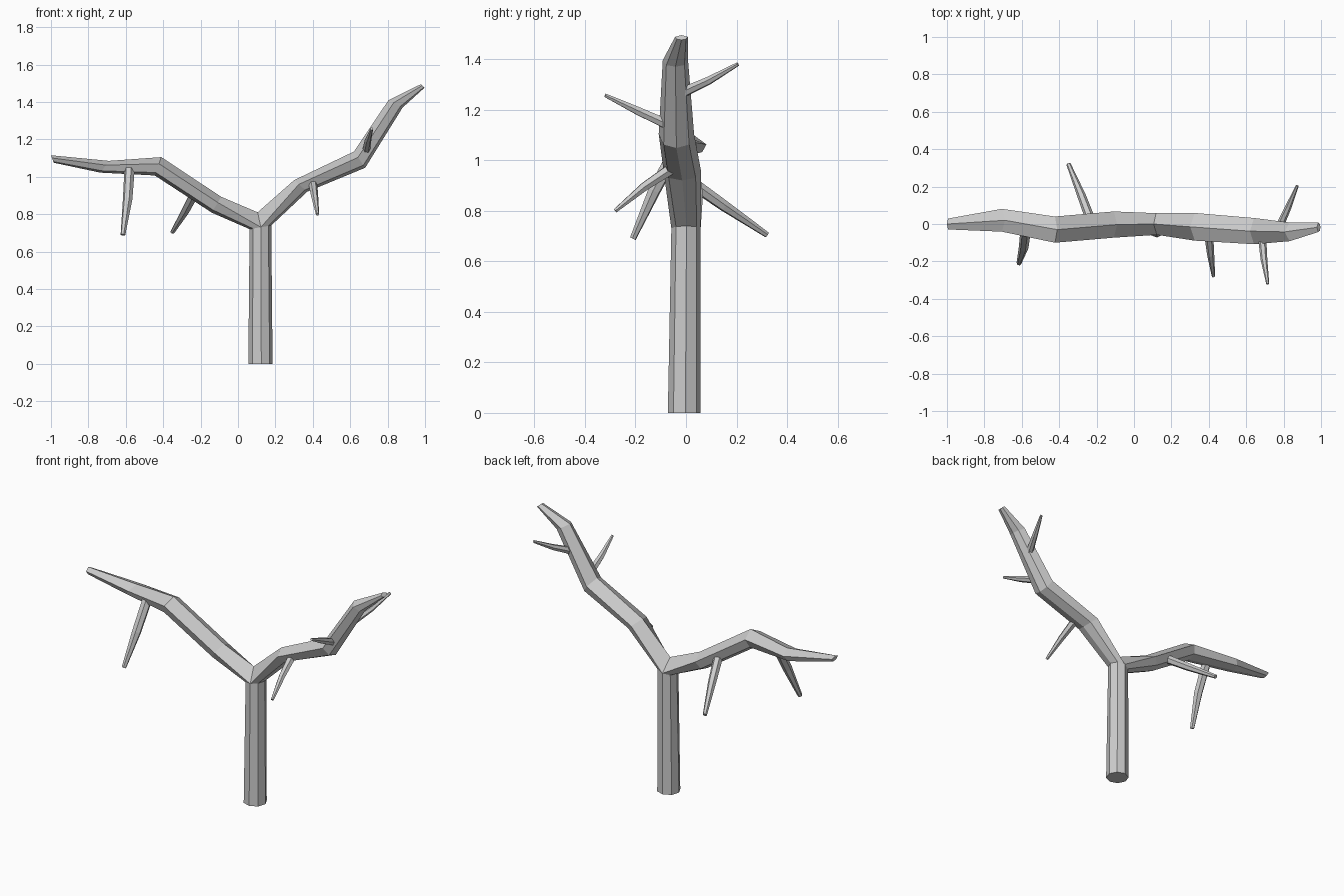
import bpy, bmesh, math
from mathutils import Vector

if "Cube" in bpy.data.objects:
    bpy.data.objects.remove(bpy.data.objects["Cube"])


def finish(bm, name):
    bmesh.ops.recalc_face_normals(bm, faces=bm.faces[:])
    mesh = bpy.data.meshes.new(name)
    bm.to_mesh(mesh)
    bm.free()
    ob = bpy.data.objects.new(name, mesh)
    bpy.context.collection.objects.link(ob)
    return ob


def bridge(bm, a, b):
    n = len(a)
    for i in range(n):
        bm.faces.new((a[i], a[(i + 1) % n], b[(i + 1) % n], b[i]))


def trunk_ring(bm, cx, cy, z, r, tilt, twist):
    ring = []
    for k in range(8):
        a = math.radians(45 * k + twist)
        ring.append(bm.verts.new((cx + r * math.cos(a), cy + r * math.sin(a),
                                  z + tilt * math.cos(a))))
    return ring


def limb_ring(bm, top, bottom, yc, hw):
    # six sides: ridge, two shoulders, half-round underside
    t, b = Vector((top[0], yc, top[1])), Vector((bottom[0], yc, bottom[1]))
    profile = [(-1, .36), (0, 0), (1, .36), (.72, .84), (0, 1), (-.72, .84)]
    return [bm.verts.new(t.lerp(b, f) + Vector((0, s * hw, 0))) for s, f in profile]


# Octagonal trunk that splits into two six-sided limbs
bm = bmesh.new()
base = trunk_ring(bm, .12, -.007, 0, .065, 0, 4)
neck = trunk_ring(bm, .12, 0, .73, .058, .01, 2)
bm.faces.new(base)
bridge(bm, base, neck)
crotch = bm.verts.new((.105, 0, .81))

# Limb stations: ridge (x, z), underside (x, z), centre y, half width
left = [((-.09, .893), (-.14, .808), -.003, .07),
        ((-.41, 1.105), (-.445, 1.007), -.03, .07),
        ((-.69, 1.085), (-.735, 1.022), .02, .061),
        ((-1.0, 1.115), (-.985, 1.075), 0, .029)]
right = [((.30, .982), (.37, .92), -.015, .074),
         ((.62, 1.135), (.68, 1.048), -.038, .07),
         ((.805, 1.41), (.88, 1.37), -.042, .05),
         ((.978, 1.495), (.997, 1.476), -.018, .025)]
for stations, under in ((left, (3, 4, 5)), (right, (1, 0, 7))):
    prev = [neck[6], crotch, neck[2]] + [neck[i] for i in under]
    for s in stations:
        ring = limb_ring(bm, *s)
        bridge(bm, prev, ring)
        prev = ring
    bm.faces.new(prev)
finish(bm, "trunk_and_limbs")


# Tapered twigs with a slight bend
def twig(name, points, radii=(.026, .021, .011), sides=6):
    bm = bmesh.new()
    pts = [Vector(p) for p in points]
    q = (pts[-1] - pts[0]).to_track_quat('Z', 'Y')
    rings = []
    for p, r in zip(pts, radii):
        rings.append([bm.verts.new(p + q @ Vector((r * math.cos(k * math.tau / sides),
                                                   r * math.sin(k * math.tau / sides), 0)))
                      for k in range(sides)])
    for a, b in zip(rings, rings[1:]):
        bridge(bm, a, b)
    bm.faces.new(rings[0])
    bm.faces.new(rings[-1])
    finish(bm, name)


twig("twig_left_front", [(-.58, -.04, 1.04), (-.59, -.125, .88), (-.615, -.21, .69)],
     (.028, .026, .013))
twig("twig_left_back", [(-.235, .03, .905), (-.28, .15, .82), (-.35, .32, .705)],
     (.026, .023, .012))
twig("twig_right_front_low", [(.40, -.06, .965), (.41, -.165, .895), (.425, -.28, .80)],
     (.024, .019, .009))
twig("twig_right_front_high", [(.685, -.07, 1.14), (.695, -.19, 1.195), (.715, -.32, 1.257)],
     (.022, .018, .008))
twig("twig_right_back", [(.775, -.02, 1.265), (.825, .09, 1.315), (.873, .205, 1.38)],
     (.022, .017, .008))
